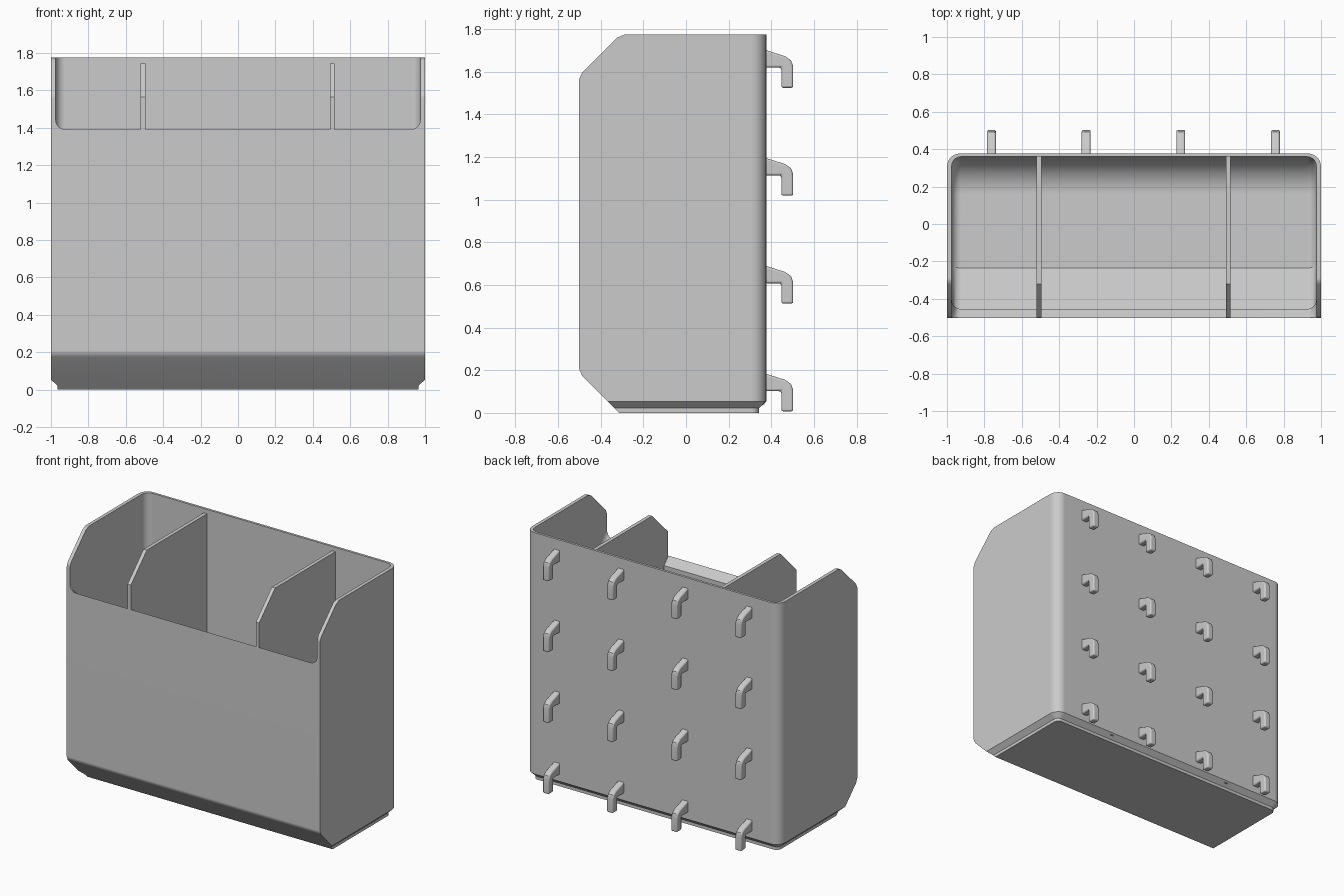
import bpy, bmesh
from math import sin, cos, pi
from mathutils import Vector

old = bpy.data.objects.get("Cube")
if old:
    bpy.data.objects.remove(old, do_unlink=True)

WIDTH, FRONT, BACK, TOP = 1.0, -0.503, 0.377, 1.775

grey = bpy.data.materials.new("light grey plastic")
grey.use_nodes = True
grey.diffuse_color = (0.6, 0.6, 0.6, 1)
grey.node_tree.nodes["Principled BSDF"].inputs["Base Color"].default_value = (0.6, 0.6, 0.6, 1)


def loft(bm, rings):
    """Bridge equal-length closed rings and cap both ends."""
    rows = [[bm.verts.new(p) for p in ring] for ring in rings]
    for a, b in zip(rows, rows[1:]):
        for i in range(len(a)):
            j = (i + 1) % len(a)
            bm.faces.new((a[i], a[j], b[j], b[i]))
    bm.faces.new(rows[0][::-1])
    bm.faces.new(rows[-1])
    bmesh.ops.recalc_face_normals(bm, faces=bm.faces[:])


def make_object(name, bm):
    mesh = bpy.data.meshes.new(name)
    bm.to_mesh(mesh)
    bm.free()
    mesh.materials.append(grey)
    obj = bpy.data.objects.new(name, mesh)
    bpy.context.collection.objects.link(obj)
    return obj


def activate(obj):
    bpy.ops.object.select_all(action='DESELECT')
    obj.select_set(True)
    bpy.context.view_layer.objects.active = obj


def smooth(obj):
    activate(obj)
    bpy.ops.object.shade_smooth_by_angle(angle=pi / 6)
    mod = obj.modifiers.new("Even normals", 'WEIGHTED_NORMAL')
    mod.keep_sharp = True


def prism(name, profile, x, width):
    """Extrude a side profile (y, z) across x."""
    bm = bmesh.new()
    loft(bm, [[(x + s * width / 2, y, z) for y, z in profile] for s in (-1, 1)])
    return make_object(name, bm)


def inset(profile, dist):
    """Shrink a counter-clockwise profile by a constant distance."""
    pts = [Vector(p) for p in profile]
    out = []
    for i, p in enumerate(pts):
        d1 = (p - pts[i - 1]).normalized()
        d2 = (pts[(i + 1) % len(pts)] - p).normalized()
        n1, n2 = Vector((-d1.y, d1.x)), Vector((-d2.y, d2.x))
        out.append(p + (n1 + n2) * dist / (1 + n1.dot(n2)))
    return out


def arc(cx, cy, r, start, end, steps):
    angles = [start + (end - start) * i / steps for i in range(steps + 1)]
    return [(cx + r * cos(a), cy + r * sin(a)) for a in angles]


# Outer body: square front corners, rounded back corners, stepped foot
def plan(step, z):
    r = 0.07
    cx, cy = WIDTH - r, BACK - r
    pts = [(-WIDTH + step, FRONT), (WIDTH - step, FRONT)]
    pts += arc(cx, cy, r - step, 0, pi / 2, 6)
    pts += arc(-cx, cy, r - step, pi / 2, pi, 6)
    return [(x, y, z) for x, y in pts]


bm = bmesh.new()
loft(bm, [plan(0.034, 0), plan(0.034, 0.022), plan(0, 0.054), plan(0, TOP)])


# Slope the lower and upper front, softening each corner with a small cut
def slice_front(y, z, angle, depth=0):
    normal = Vector((0, -cos(angle), sin(angle)))
    bmesh.ops.bisect_plane(bm, geom=bm.verts[:] + bm.edges[:] + bm.faces[:],
                           plane_co=Vector((0, y, z)) - normal * depth,
                           plane_no=normal, clear_outer=True)
    bmesh.ops.holes_fill(bm, edges=[e for e in bm.edges if e.is_boundary], sides=0)


slice_front(FRONT, 0.19, -pi / 4)
slice_front(FRONT, 0.19, -pi / 8, 0.008)
slice_front(FRONT, 1.58, pi / 4)
slice_front(FRONT, 1.58, pi / 8, 0.008)
slice_front(FRONT + TOP - 1.58, TOP, pi * 3 / 8, 0.008)
bmesh.ops.recalc_face_normals(bm, faces=bm.faces[:])
body = make_object("bin_body", bm)

# Cavity: low front opening, sloped lip, sloped floor front, scooped floor back
cavity = [(-0.7, 1.392), (FRONT, 1.392), (-0.455, 1.34), (-0.455, 0.27), (-0.235, 0.06)]
cavity += arc(0.16, 0.26, 0.2, -pi / 2, 0, 8)
cavity += [(0.36, 2), (-0.7, 2)]
half = []
for i in range(6):
    a = pi / 2 * i / 5
    half.append((0.925 + 0.05 * sin(a), 0.05 * (1 - cos(a))))
ends = [(-x, d) for x, d in reversed(half)] + half
bm = bmesh.new()
loft(bm, [[(x, y, z) for y, z in inset(cavity, d)] for x, d in ends])
cutter = make_object("cavity_cutter", bm)
cutter.hide_render = True

cut = body.modifiers.new("Cavity", 'BOOLEAN')
cut.operation = 'DIFFERENCE'
cut.solver = 'EXACT'
cut.object = cutter
activate(body)
bpy.ops.object.modifier_apply(modifier=cut.name)
bpy.data.objects.remove(cutter, do_unlink=True)
smooth(body)

# Two dividers, slightly lower than the side walls
divider = [(-0.5, 1.385), (-0.47, 1.3), (-0.47, 0.25), (-0.25, 0.04), (0.368, 0.04),
           (0.368, 1.745), (-0.32, 1.745), (-0.5, 1.565)]
for side, x in (("right", -0.508), ("left", 0.504)):
    prism(side + "_divider", divider, x, 0.026)

# Grid of pegboard hooks on the back
hook = [(0.37, 0.095), (0.445, 0.095), (0.447, 0.085), (0.447, 0), (0.503, 0),
        (0.503, 0.1), (0.493, 0.128), (0.465, 0.148), (0.37, 0.178)]
for row in range(4):
    for col in range(4):
        lifted = [(y, z + 0.007 + row * 0.506) for y, z in hook]
        obj = prism(f"hook_row{row + 1}_{col + 1}", lifted, -0.762 + col * 0.506, 0.048)
        bevel = obj.modifiers.new("Rounded edges", 'BEVEL')
        bevel.width = 0.009
        bevel.segments = 2
        bevel.limit_method = 'ANGLE'
        bevel.angle_limit = pi / 3
        smooth(obj)
